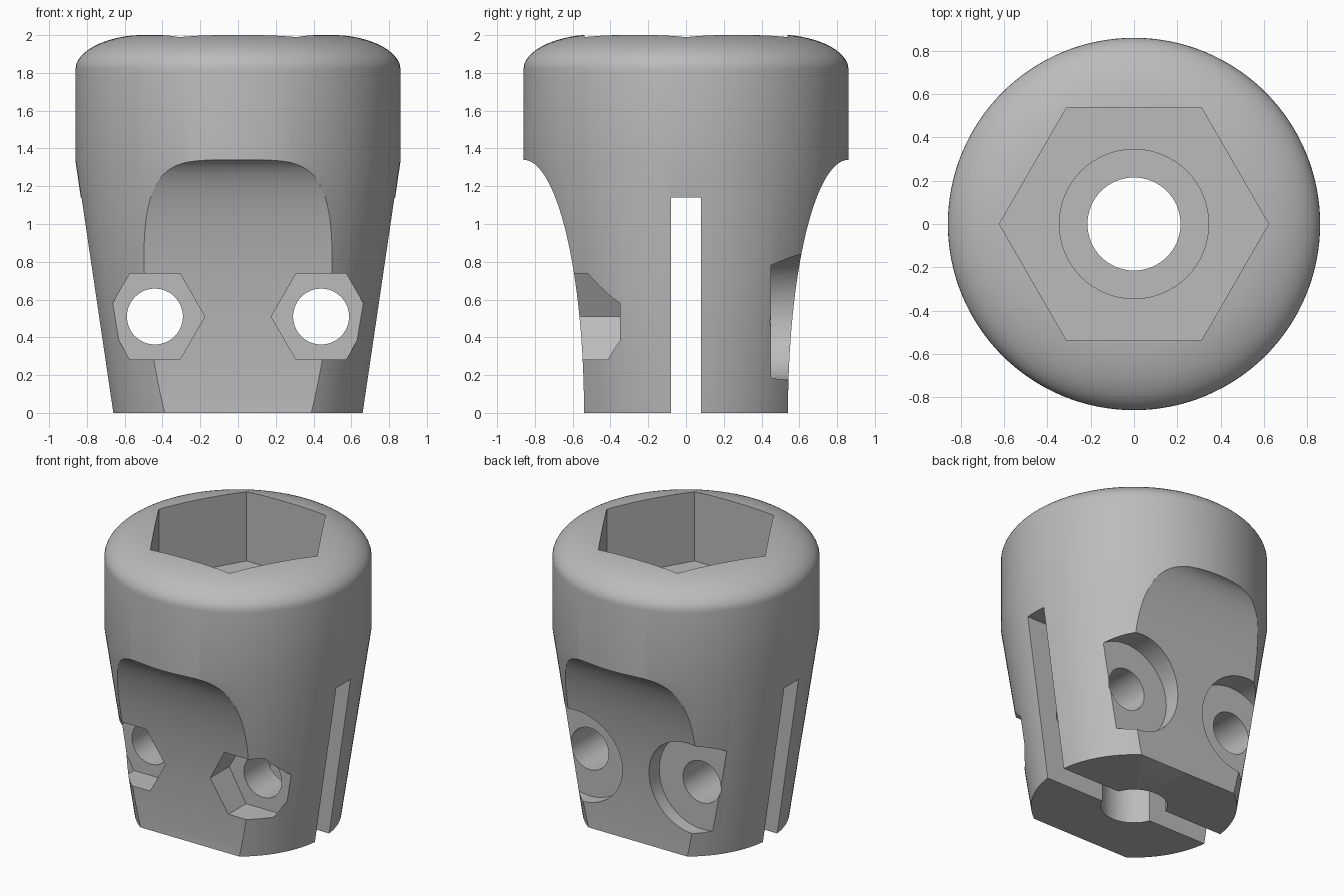
import bpy, bmesh, math
from mathutils import Matrix

if "Cube" in bpy.data.objects:
    bpy.data.objects.remove(bpy.data.objects["Cube"], do_unlink=True)

grey = bpy.data.materials.new("plain grey")
grey.use_nodes = True
COLOUR = (0.5, 0.5, 0.5, 1)
grey.diffuse_color = COLOUR
grey.node_tree.nodes["Principled BSDF"].inputs["Base Color"].default_value = COLOUR


def add_object(name, bm):
    bmesh.ops.recalc_face_normals(bm, faces=bm.faces)
    mesh = bpy.data.meshes.new(name)
    bm.to_mesh(mesh)
    bm.free()
    mesh.materials.append(grey)
    obj = bpy.data.objects.new(name, mesh)
    bpy.context.collection.objects.link(obj)
    return obj


def lathe(name, profile, steps=128):
    bm = bmesh.new()
    verts = [bm.verts.new((r, 0, z)) for r, z in profile]
    edges = [bm.edges.new(pair) for pair in zip(verts, verts[1:])]
    bmesh.ops.spin(bm, geom=verts + edges, cent=(0, 0, 0), axis=(0, 0, 1),
                   angle=math.tau, steps=steps)
    bmesh.ops.remove_doubles(bm, verts=bm.verts, dist=0.0001)
    return add_object(name, bm)


def cut(body, name, centre, length, radius, axis="Z", sides=64, scale=(1, 1)):
    """Subtract a prism whose section is scaled across its axis."""
    bm = bmesh.new()
    bmesh.ops.create_cone(bm, cap_ends=True, segments=sides, radius1=radius,
                          radius2=radius, depth=length)
    turn = {"X": Matrix.Rotation(math.pi / 2, 4, "Y"),
            "Y": Matrix.Rotation(math.pi / 2, 4, "X"),
            "Z": Matrix.Identity(4)}[axis]
    # Corners of a six-sided section point along x
    spin = Matrix.Rotation(math.pi / 2 if sides == 6 else 0, 4, "Z")
    size = Matrix.Diagonal((*scale, 1, 1))
    bm.transform(Matrix.Translation(centre) @ turn @ size @ spin)
    subtract(body, add_object(name, bm))


def subtract(body, cutter):
    cutter.hide_render = True
    mod = body.modifiers.new(cutter.name, "BOOLEAN")
    mod.operation, mod.solver, mod.object = "DIFFERENCE", "EXACT", cutter
    bpy.context.view_layer.objects.active = body
    bpy.ops.object.modifier_apply(modifier=mod.name)
    bpy.data.objects.remove(cutter, do_unlink=True)


# Tapered foot, straight collar and domed shoulder
dome = []
for i in range(17):
    a = math.pi / 2 * i / 16
    dome.append((0.46 + 0.4 * math.cos(a), 1.82 + 0.185 * math.sin(a)))
body = lathe("clamp_body", [(0, 0), (0.665, 0), (0.86, 1.33)] + dome + [(0, 2.005)])

# Hollow scoops on front and back
for side in (-1, 1):
    cut(body, "scoop", (0, side * 0.86, 0), 3, 1, "X", 128, (1.34, 0.32))

# Top socket, its counterbore and the central bore
cut(body, "hex_socket", (0, 0, 2), 1, 0.622, sides=6)
cut(body, "counterbore", (0, 0, 1.55), 0.5, 0.345)
cut(body, "centre_bore", (0, 0, 0.8), 2, 0.215)

# Clamping slot, open at the bottom
bm = bmesh.new()
bmesh.ops.create_cube(bm, size=1)
bm.transform(Matrix.Translation((0, 0, 0.07)) @ Matrix.Diagonal((3, 0.16, 2.14, 1)))
subtract(body, add_object("slot", bm))

# Cross bolt holes with nut pockets in front and round seats behind
for x in (-0.44, 0.44):
    cut(body, "bolt_hole", (x, 0, 0.51), 3, 0.148, "Y")
    cut(body, "nut_pocket", (x, -0.85, 0.51), 1, 0.264, "Y", 6)
    cut(body, "bolt_head_seat", (x, 0.95, 0.51), 1, 0.335, "Y")

# Smooth curves with crisp machined edges
bpy.ops.object.select_all(action="DESELECT")
body.select_set(True)
bpy.context.view_layer.objects.active = body
bpy.ops.object.shade_smooth_by_angle(angle=math.radians(25))
